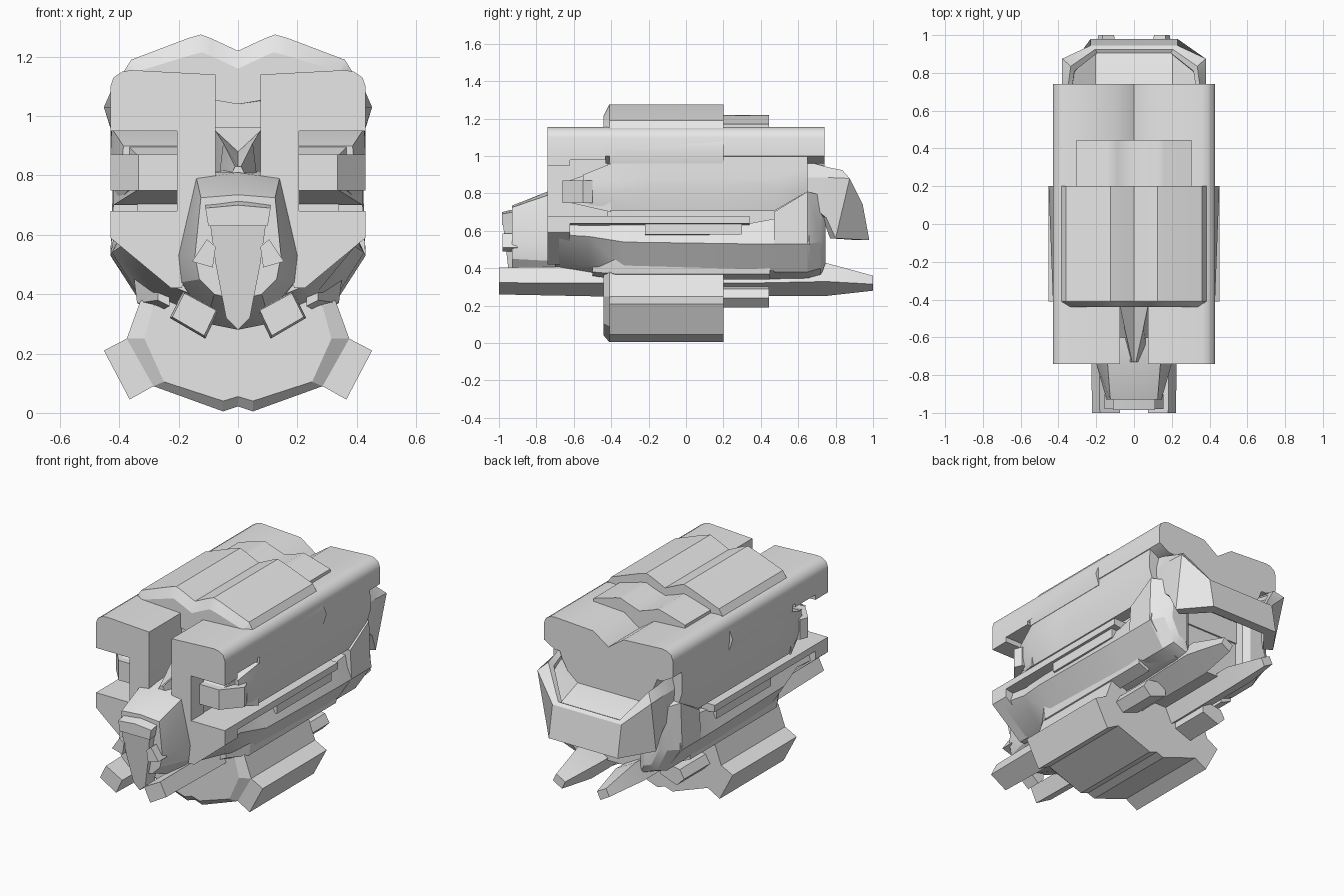
import bpy, bmesh, math

grey = bpy.data.materials.new("light grey")
grey.diffuse_color = (0.8, 0.8, 0.8, 1)


def loft(name, sections, mirror=False, smooth=25):
    """Skin closed loops of 3D points, cap both ends, optionally mirror in x."""
    bm = bmesh.new()
    rings = [[bm.verts.new(p) for p in s] for s in sections]
    n = len(rings[0])
    for a, b in zip(rings, rings[1:]):
        for i in range(n):
            j = (i + 1) % n
            bm.faces.new((a[i], a[j], b[j], b[i]))
    bm.faces.new(rings[0])
    bm.faces.new(rings[-1][::-1])
    if mirror:
        geo = bmesh.ops.duplicate(bm, geom=bm.verts[:] + bm.edges[:] + bm.faces[:])["geom"]
        for v in [g for g in geo if isinstance(g, bmesh.types.BMVert)]:
            v.co.x *= -1
    bmesh.ops.recalc_face_normals(bm, faces=bm.faces[:])
    me = bpy.data.meshes.new(name)
    bm.to_mesh(me)
    bm.free()
    me.materials.append(grey)
    ob = bpy.data.objects.new(name, me)
    bpy.context.collection.objects.link(ob)
    bpy.context.view_layer.objects.active = ob
    ob.select_set(True)
    bpy.ops.object.shade_smooth_by_angle(angle=math.radians(smooth))
    ob.select_set(False)
    return ob


def at(y, pts):
    return [(x, y, z) for x, z in pts]


def sym(y, half):
    """Full loop from a right half running from top centre to bottom centre."""
    left = [(-x, z) for x, z in reversed(half) if x > 0]
    return at(y, half + left)


def prism(name, pts, y0, y1, mirror=True, smooth=25):
    return loft(name, [at(y0, pts), at(y1, pts)], mirror, smooth)


# Roof shell with a shallow central valley, split at the front by a slot
roof = [(0, 1.07), (.10, 1.14), (.36, 1.155), (.39, 1.15), (.42, 1.13), (.43, 1.10), (.43, 1.0), (.36, .96), (0, .96)]
loft("roof", [sym(-.43, roof), sym(.74, roof)], smooth=45)
front_roof = [(.075, 1.14), (.36, 1.155), (.39, 1.15), (.42, 1.13), (.43, 1.10), (.43, .98), (.2, .98), (.075, .98)]
prism("front_roof", front_roof, -.74, -.43, smooth=45)
prism("roof_end_plate", [(-.34, 1.0), (.34, 1.0), (.31, .92), (.24, .80), (-.24, .80), (-.31, .92)], .60, .74, False)

# C-shaped front faces
prism("front_frame", [(.075, 1.0), (.43, 1.0), (.43, .95), (.205, .95), (.205, .68), (.43, .68),
                      (.43, .59), (.225, .42), (.19, .42), (.12, .6), (.075, .8)], -.74, -.62)
prism("slot_walls", [(.075, 1.0), (.2, 1.0), (.2, .6), (.075, .6)], -.62, -.40)
loft("slot_wedge", [at(-.43, [(0, .88), (.075, .95), (.075, .7), (0, .7), (-.075, .7), (-.075, .95)]),
                    at(-.55, [(0, .86), (.05, .91), (.075, .7), (0, .7), (-.075, .7), (-.05, .91)]),
                    at(-.73, [(0, .83), (.01, .83), (.075, .7), (0, .7), (-.075, .7), (-.01, .83)])])

# Central core
core = [(0, 1.0), (.34, 1.0), (.34, .6), (0, .6)]
loft("core", [sym(-.42, core), sym(.67, core)])

# Raised roof hatch and its smaller rear step
hatch = [(0, 1.22), (.09, 1.262), (.125, 1.275), (.17, 1.262), (.36, 1.19), (.385, 1.15), (.385, 1.1), (0, 1.04)]
hatch_in = [(0, 1.16), (.09, 1.202), (.12, 1.215), (.16, 1.205), (.34, 1.15), (.35, 1.13), (.35, 1.1), (0, 1.04)]
loft("hatch", [sym(.2, hatch), sym(-.41, hatch), sym(-.44, hatch_in)], smooth=26)
step = [(0, 1.175), (.09, 1.205), (.125, 1.22), (.16, 1.212), (.305, 1.17), (.305, 1.1), (0, 1.04)]
loft("hatch_step", [sym(.2, step), sym(.445, step)], smooth=42)
loft("roof_side_bulge", [at(-.41, [(.40, .96), (.429, .96), (.429, 1.03), (.429, 1.08), (.40, 1.08)]),
                         at(.2, [(.40, .96), (.43, .96), (.452, 1.03), (.43, 1.08), (.40, 1.08)])], True, 50)


# Bulging side panels
def panel(y, zb, zt, x):
    m = (zb + zt) / 2
    return at(y, [(.2, zt), (x - .004, zt), (x, m + .03), (x, m - .03), (x - .02, zb), (.2, zb)])


loft("side_panel", [panel(-.55, .75, .90, .39), panel(-.40, .705, .96, .43), panel(-.2, .705, 1.0, .43),
                    panel(.2, .705, 1.0, .43), panel(.47, .705, 1.0, .43), panel(.65, .81, 1.0, .43)], True)
loft("arm_block", [at(-.66, [(.2, .87), (.335, .87), (.335, .75), (.2, .75)]),
                   at(-.55, [(.2, .87), (.43, .87), (.43, .75), (.2, .75)]),
                   at(-.50, [(.2, .87), (.41, .87), (.41, .75), (.2, .75)])], True)
loft("recess_panel", [at(-.62, [(.1, .87), (.34, .87), (.34, .75), (.1, .75)]),
                      at(-.40, [(.1, .95), (.42, .95), (.42, .70), (.1, .70)])], True)

# Lower ledges along the sides
prism("side_ledge", [(.2, .68), (.43, .68), (.43, .64), (.2, .60)], -.63, .34)
prism("side_bracket", [(.2, .65), (.415, .65), (.415, .58), (.2, .56)], -.22, .30)


# Lower hull
def hull(y, top, xt, xm, zm, xb, zb):
    return sym(y, [(0, top), (xt, top), (xm, zm), (xb, zb), (xb - .12, zb - .05), (0, zb - .05)])


loft("lower_hull", [hull(-.70, .63, .39, .41, .58, .23, .43), hull(-.52, .64, .36, .38, .57, .27, .41),
                    hull(-.33, .64, .37, .425, .54, .33, .39), hull(.34, .64, .38, .43, .53, .34, .39),
                    hull(.66, .70, .40, .43, .53, .33, .39)])
loft("rear_corner", [at(.47, [(.2, .70), (.42, .70), (.43, .53), (.33, .38), (.2, .36)]),
                     at(.65, [(.2, .81), (.42, .81), (.43, .53), (.33, .38), (.2, .34)]),
                     at(.72, [(.2, .78), (.36, .79), (.38, .54), (.31, .40), (.2, .36)]),
                     at(.745, [(.24, .70), (.33, .70), (.34, .54), (.29, .44), (.24, .42)])], True)

# Nose housing, front lip, beak plate and side studs
loft("nose", [sym(-.60, [(0, .82), (.14, .81), (.2, .53), (.19, .43), (.1, .3), (0, .28)]),
              sym(-.74, [(0, .81), (.14, .79), (.2, .53), (.19, .44), (.1, .33), (0, .31)]),
              sym(-.93, [(0, .735), (.125, .725), (.145, .53), (.13, .45), (.08, .40), (0, .38)])])
loft("nose_lip", [sym(-.90, [(0, .72), (.11, .705), (.10, .64), (0, .64)]),
                  sym(-.985, [(0, .70), (.11, .69), (.10, .63), (0, .63)])])


def beak(offset):
    half = [(0, .69), (.10, .68), (.075, .50), (.04, .32), (0, .28)]
    ring = half + [(-x, z) for x, z in reversed(half) if x > 0]
    return [(x, -.985 + offset + (.69 - z) * .12, z) for x, z in ring]


loft("beak", [beak(0), beak(.09)])
loft("nose_stud", [at(-.98, [(.075, .56), (.105, .585), (.155, .51), (.085, .49)]),
                   at(-.90, [(.075, .56), (.105, .585), (.155, .51), (.085, .49)])], True)


# Long tilted skids
def skid(y, s, dz):
    cx, cz = .147, .33 + dz
    return at(y, [(cx + s * a, cz + s * b) for a, b in
                  ((.038, .08), (-.082, .015), (-.037, -.08), (.083, -.01))])


loft("skid", [skid(-1, .9, .002), skid(-.5, 1, 0), skid(.3, 1, 0),
              skid(.75, 1.1, .01), skid(1, .5, -.01)], True)

# Outer rails tucked between hull and pod
loft("outer_rail", [at(-.50, [(.23, .42), (.27, .43), (.27, .38), (.23, .36)]),
                    at(-.38, [(.25, .45), (.35, .45), (.34, .37), (.27, .34)]),
                    at(.45, [(.25, .45), (.35, .45), (.34, .37), (.27, .34)])], True)

# Belly pod with side fins and rear steps
pod = [(0, .40), (.29, .40), (.33, .375), (.375, .25), (.285, .09), (.05, .005), (0, .022)]
pod_in = [(0, .38), (.25, .38), (.285, .36), (.315, .25), (.25, .105), (.05, .04), (0, .055)]
loft("belly_pod", [sym(-.44, pod_in), sym(-.41, pod), sym(.2, pod)], smooth=20)
prism("pod_fin", [(.285, .09), (.365, .045), (.452, .21), (.375, .25), (.31, .2)], -.41, .2)
prism("pod_step", [(.14, .31), (.27, .29), (.30, .24), (.25, .19), (.14, .23)], .19, .445)

# Rear collar: a U-shaped shell (ridge, rim, hem, inner hem, inner top)
side = [[(.36, .65, .97), (.38, .65, .885), (.37, .65, .75), (.33, .65, .75), (.33, .65, .95)],
        [(.345, .76, .94), (.38, .76, .885), (.37, .75, .67), (.33, .73, .67), (.325, .74, .92)],
        [(.335, .835, .925), (.38, .875, .88), (.36, .80, .56), (.31, .77, .56), (.315, .81, .90)],
        [(.205, .925, .755), (.23, .945, .74), (.23, .98, .55), (.19, .92, .55), (.195, .905, .745)]]
other = [[(-x, y, z) for x, y, z in s] for s in reversed(side)]
loft("rear_collar", side + other)
# Sloping floor inside the collar
loft("collar_floor", [[(x, .65, .81), (x, .74, .80), (x, .92, .735), (x, .90, .70), (x, .65, .74)]
                      for x in (-.21, .21)])
loft("collar_floor_side", [[(.205, .65, .81), (.205, .74, .80), (.205, .92, .735), (.205, .90, .70), (.205, .65, .74)],
                           [(.34, .65, .92), (.34, .74, .91), (.32, .83, .87), (.32, .81, .83), (.34, .65, .85)]], True)
